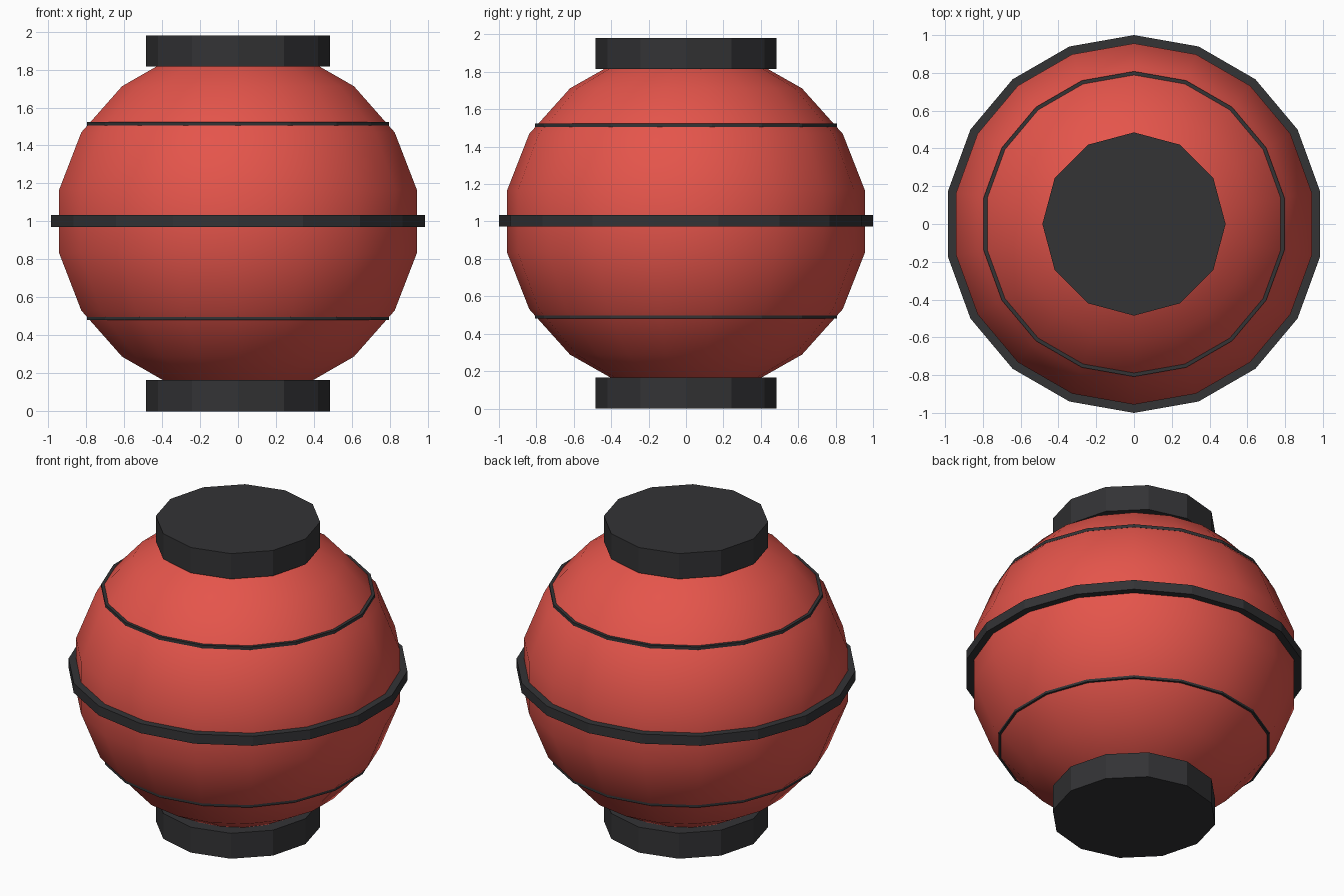
import bpy, bmesh
from math import sin, cos, pi

if "Cube" in bpy.data.objects:
    bpy.data.objects.remove(bpy.data.objects["Cube"])


def material(name, color):
    m = bpy.data.materials.new(name)
    m.diffuse_color = (*color, 1)
    m.use_nodes = True
    m.node_tree.nodes["Principled BSDF"].inputs["Base Color"].default_value = m.diffuse_color
    return m


RED = material("red_paper", (0.78, 0.09, 0.07))
DARK = material("dark_trim", (0.033, 0.033, 0.036))


def lathe(name, profile, sides, mat, closed=False, smooth=False):
    """Spin (radius, z) points about z; radius 0 makes a pole, closed makes a hoop."""
    bm = bmesh.new()
    rings = []
    for r, z in profile:
        if r == 0:
            rings.append([bm.verts.new((0, 0, z))] * sides)
        else:
            rings.append([bm.verts.new((r * sin(2 * pi * i / sides),
                                        r * cos(2 * pi * i / sides), z))
                          for i in range(sides)])
    pairs = list(zip(rings, rings[1:]))
    if closed:
        pairs.append((rings[-1], rings[0]))
    for a, b in pairs:
        for i in range(sides):
            j = (i + 1) % sides
            bm.faces.new(list(dict.fromkeys((a[i], a[j], b[j], b[i]))))
    bmesh.ops.recalc_face_normals(bm, faces=bm.faces)
    for f in bm.faces:
        f.smooth = smooth
    mesh = bpy.data.meshes.new(name)
    bm.to_mesh(mesh)
    bm.free()
    mesh.materials.append(mat)
    ob = bpy.data.objects.new(name, mesh)
    bpy.context.collection.objects.link(ob)
    return ob


def hoop(name, inner, outer, z, height):
    h = height / 2
    lathe(name, [(inner, z - h), (outer, z - h), (outer, z + h), (inner, z + h)],
          18, DARK, closed=True)


def cap(name, z0, z1):
    lathe(name, [(0, z0), (0.485, z0), (0.485, z1), (0, z1)], 12, DARK)


# Round paper body, slightly flattened towards the poles
upper = [(0.956, 0.168), (0.838, 0.469), (0.62, 0.712), (0.33, 0.876), (0, 0.93)]
body = [(r, 1 - z) for r, z in reversed(upper)] + [(r, 1 + z) for r, z in upper]
lathe("lantern_body", body, 18, RED, smooth=True)

# Ribs around the body
hoop("middle_band", 0.92, 1.0, 1.003, 0.062)
hoop("upper_rib", 0.76, 0.808, 1.514, 0.02)
hoop("lower_rib", 0.76, 0.808, 0.492, 0.02)

# End caps
cap("bottom_cap", 0, 0.165)
cap("top_cap", 1.815, 1.98)
